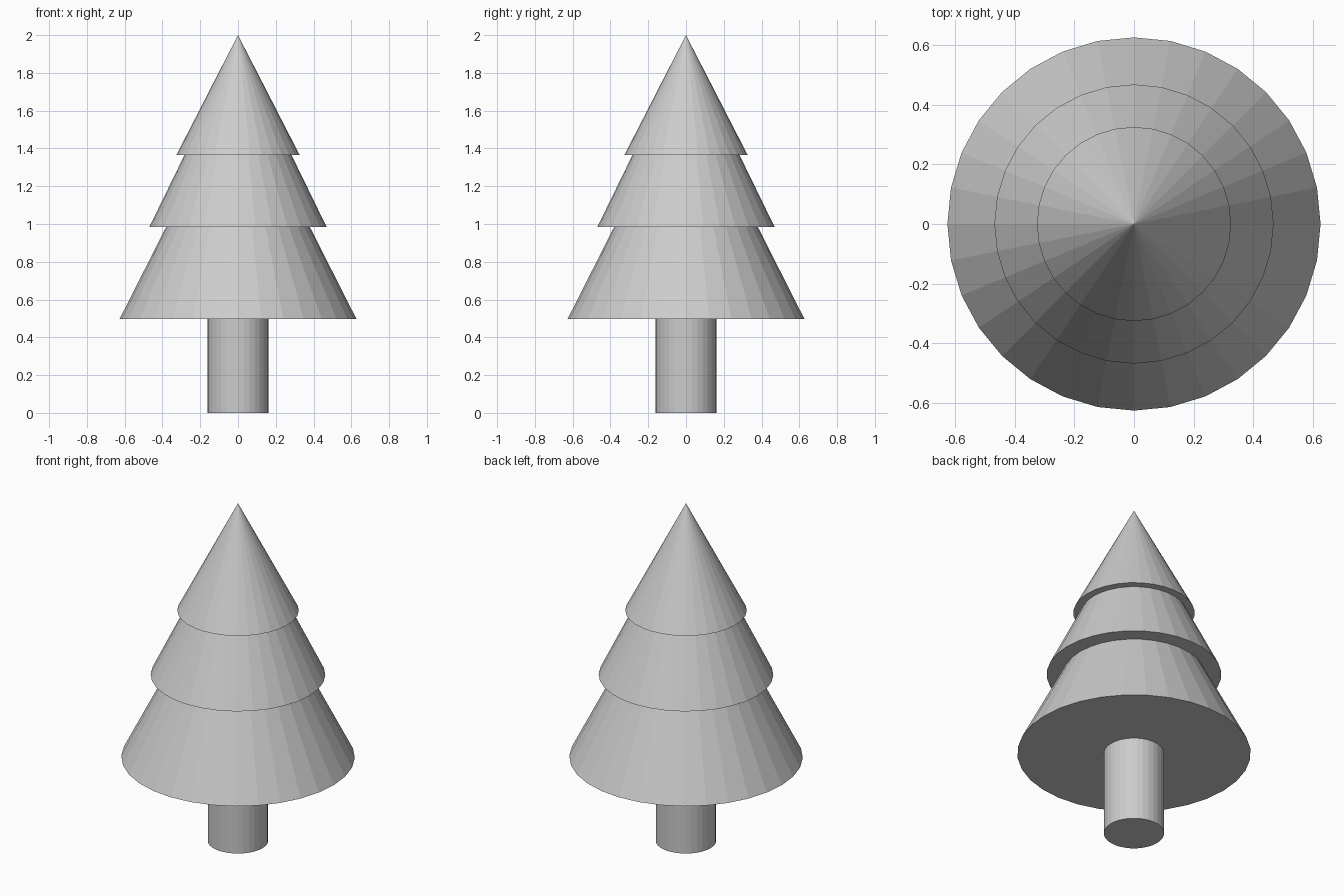
import bpy

if "Cube" in bpy.data.objects:
    bpy.data.objects.remove(bpy.data.objects["Cube"])

SIDES = 32


def cone(name, r_bottom, r_top, z_bottom, z_top):
    bpy.ops.mesh.primitive_cone_add(
        vertices=SIDES, radius1=r_bottom, radius2=r_top,
        depth=z_top - z_bottom, location=(0, 0, (z_bottom + z_top) / 2))
    bpy.context.object.name = name


# Trunk
cone("trunk", 0.162, 0.162, 0.0, 0.497)

# Stacked foliage tiers, each ending at the base of the next
cone("lower_foliage", 0.627, 0.38, 0.497, 0.985)
cone("middle_foliage", 0.469, 0.283, 0.985, 1.366)
cone("top_foliage", 0.326, 0.0, 1.366, 2.0)
